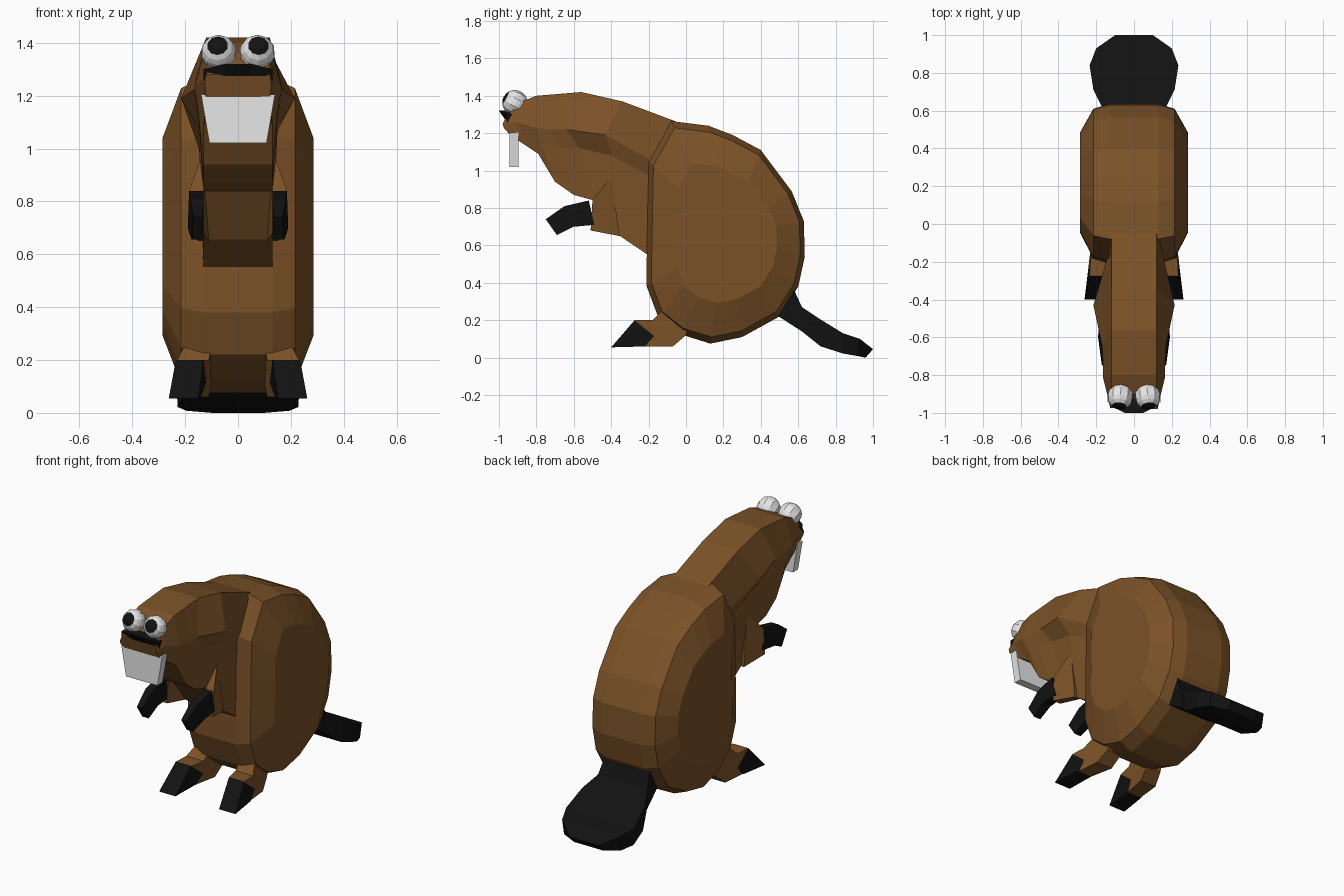
import bpy, bmesh
from mathutils import Vector


def material(name, rgb):
    m = bpy.data.materials.new(name)
    m.diffuse_color = (*rgb, 1)
    return m


BROWN = material("brown fur", (0.2, 0.085, 0.021))
BLACK = material("black skin", (0.006, 0.006, 0.006))
WHITE = material("white", (0.8, 0.8, 0.8))


def finish(name, bm, *mats):
    bmesh.ops.recalc_face_normals(bm, faces=bm.faces)
    me = bpy.data.meshes.new(name)
    bm.to_mesh(me)
    bm.free()
    for m in mats:
        me.materials.append(m)
    ob = bpy.data.objects.new(name, me)
    bpy.context.collection.objects.link(ob)
    return ob


def loft(name, rings, mat):
    """Skin a row of closed rings and cap both ends."""
    bm = bmesh.new()
    vs = [[bm.verts.new(p) for p in r] for r in rings]
    n = len(vs[0])
    for a, b in zip(vs, vs[1:]):
        for i in range(n):
            j = (i + 1) % n
            bm.faces.new((a[i], a[j], b[j], b[i]))
    bm.faces.new(vs[0])
    bm.faces.new(vs[-1])
    return finish(name, bm, mat)


def side_pair(name, pts, mat):
    """Left and right limb from (y, z, inner x, outer x) outline points."""
    for side, s in (("right", 1), ("left", -1)):
        inner = [(s * xi, y, z) for y, z, xi, xo in pts]
        outer = [(s * xo, y, z) for y, z, xi, xo in pts]
        loft(f"{side}_{name}", [inner, outer], mat)


# Body: side outline, shrinking towards both flanks
outline = [(-0.21, 0.53), (-0.21, 0.38), (-0.15, 0.22), (-0.03, 0.125),
           (0.13, 0.075), (0.30, 0.11), (0.50, 0.22), (0.60, 0.38),
           (0.635, 0.54), (0.63, 0.73), (0.565, 0.89), (0.40, 1.11),
           (0.25, 1.19), (0.12, 1.24), (-0.08, 1.265), (-0.20, 1.05),
           (-0.205, 0.80)]
cy, cz = 0.23, 0.66
rings = []
for x, k in ((-0.285, 0.63), (-0.215, 0.94), (-0.13, 1),
             (0.13, 1), (0.215, 0.94), (0.285, 0.63)):
    rings.append([(x, cy + (y - cy) * k, cz + (z - cz) * k) for y, z in outline])
loft("body", rings, BROWN)

# Neck and head: each row is (x, y, z) for top, cheek, undercut and chin
sections = [
    ((.12, -.02, 1.25), (.13, -.14, 1.03), (.13, -.15, .95), (.13, -.19, .54)),
    ((.12, -.34, 1.37), (.215, -.43, 1.19), (.15, -.40, 1.08), (.13, -.36, .655)),
    ((.12, -.56, 1.42), (.17, -.64, 1.22), (.14, -.57, 1.12), (.13, -.49, .84)),
    ((.12, -.68, 1.41), (.165, -.72, 1.22), (.15, -.68, 1.12), (.13, -.60, .87)),
    ((.12, -.80, 1.40), (.165, -.81, 1.23), (.15, -.77, 1.14), (.13, -.70, .94)),
    ((.12, -.90, 1.36), (.14, -.91, 1.26), (.135, -.87, 1.19), (.13, -.79, 1.09)),
    ((.12, -.965, 1.28), (.125, -.98, 1.25), (.125, -.975, 1.23), (.12, -.94, 1.19)),
]
loft("head_and_neck",
     [list(s) + [(-x, y, z) for x, y, z in reversed(s)] for s in sections], BROWN)

# Nose: wedge bulging forward in the middle
loft("nose", [[(x, -.93, 1.30 + b), (x, f, 1.30 + b), (x, -.955, 1.255)]
              for x, f, b in ((-.13, -.96, 0), (-.05, -1.0, .02),
                              (.05, -1.0, .02), (.13, -.96, 0))], BLACK)

# Front teeth: one tapered slab
loft("front_teeth", [[(-w, -.945, z), (w, -.945, z), (w, -.895, z), (-w, -.895, z)]
                     for z, w in ((1.02, .108), (1.205, .14))], WHITE)

# Eyes: pole points along the gaze, its cap is the pupil
gaze = Vector((0, -0.88, 0.47))
for side, s in (("right", 1), ("left", -1)):
    bm = bmesh.new()
    bmesh.ops.create_uvsphere(bm, u_segments=10, v_segments=10, radius=0.068)
    look = gaze + Vector((-s * 0.08, 0, 0)) * -1
    bmesh.ops.rotate(bm, verts=bm.verts, matrix=look.to_track_quat('Z', 'Y').to_matrix())
    for f in bm.faces:
        f.material_index = int(f.normal.dot(look.normalized()) > 0.84)
    bmesh.ops.translate(bm, verts=bm.verts, vec=(s * 0.073, -0.915, 1.363))
    finish(f"{side}_eye", bm, WHITE, BLACK)

# Arms and paws
side_pair("arm", [(-.40, .97, .11, .14), (-.355, .65, .11, .15),
                  (-.51, .68, .13, .185), (-.50, .84, .13, .185)], BROWN)
side_pair("paw", [(-.49, .71, .13, .185), (-.60, .70, .13, .19),
                  (-.69, .655, .13, .175), (-.75, .74, .135, .17),
                  (-.65, .81, .13, .18), (-.52, .84, .13, .185)], BLACK)

# Hind legs and splayed feet
side_pair("hind_leg", [(.03, .27, .10, .20), (-.12, .26, .10, .20),
                       (-.18, .20, .11, .23), (-.275, .20, .13, .235),
                       (-.17, .115, .12, .235), (-.22, .06, .14, .235),
                       (-.07, .06, .11, .22), (0, .12, .10, .20)], BROWN)
side_pair("foot", [(-.275, .20, .13, .235), (-.40, .055, .15, .262),
                   (-.22, .06, .14, .24), (-.17, .115, .12, .235)], BLACK)

# Flat tail: rows of half width, top (y, z) and underside (y, z)
tail = [(.15, .56, .40, .48, .23), (.17, .62, .27, .62, .14),
        (.215, .71, .21, .72, .06), (.235, .84, .13, .84, .022),
        (.20, .93, .10, .92, .008), (.10, 1.0, .045, .96, .0)]
loft("tail", [[(-w, a, b), (w, a, b), (w * .97, c, d), (-w * .97, c, d)]
              for w, a, b, c, d in tail], BLACK)
